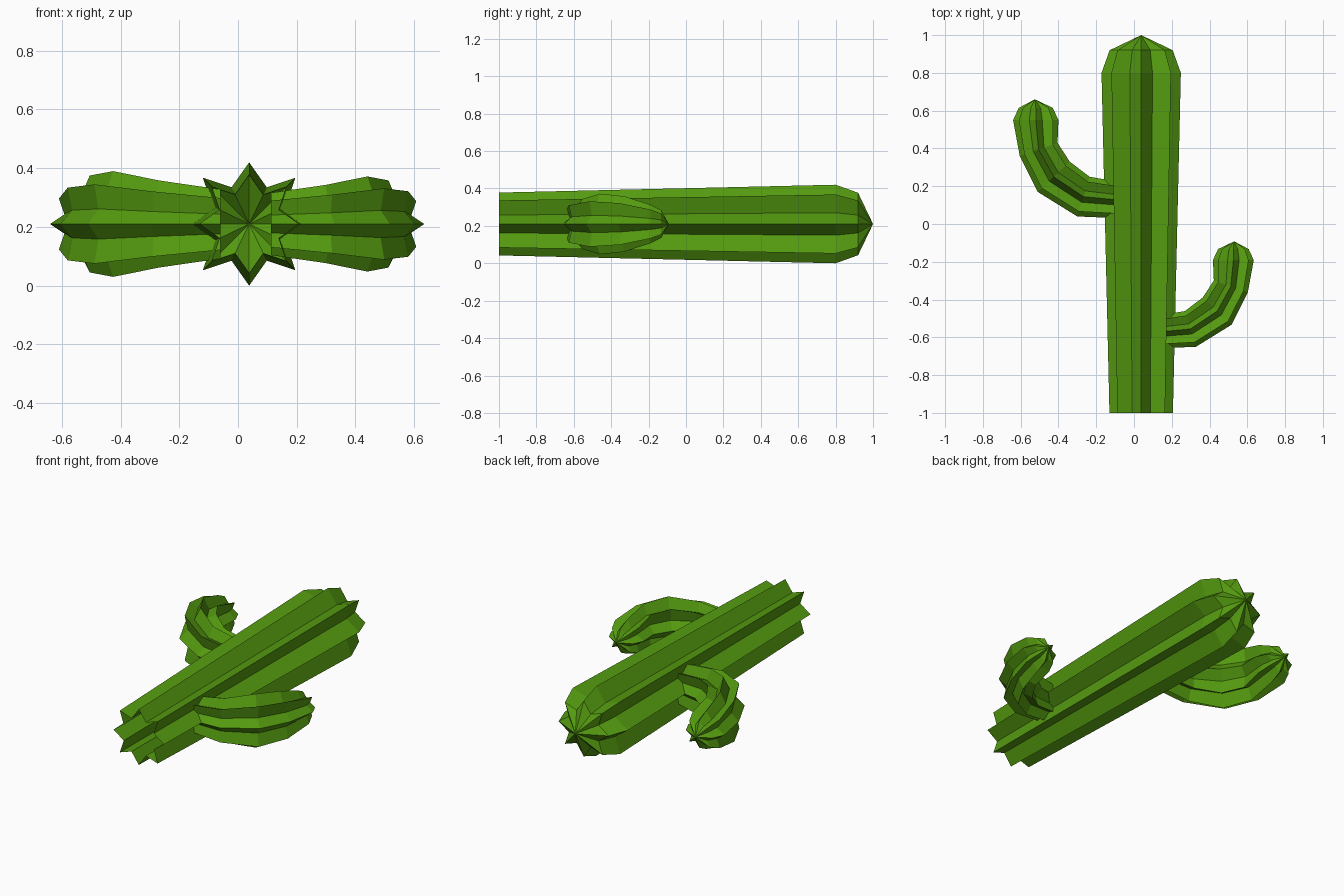
import bpy, bmesh
from mathutils import Vector

if "Cube" in bpy.data.objects:
    bpy.data.objects.remove(bpy.data.objects["Cube"])

green = bpy.data.materials.new("cactus green")
green.diffuse_color = (0.09, 0.33, 0.005, 1)
green.use_nodes = True
green.node_tree.nodes["Principled BSDF"].inputs["Base Color"].default_value = green.diffuse_color

# Eight-pointed ribbed cross-section: one quarter, then turned four times
STAR = []
a, b = 1, 0
for turn in range(4):
    for p, q in [(1, 0), (0.595, 0.286), (0.75, 0.75), (0.286, 0.595)]:
        STAR.append((p * a - q * b, p * b + q * a))
    a, b = -b, a

Z = 0.21  # height of the central plane


def ribbed_tube(name, rings, tip):
    """Loft star rings (side point, opposite side point, z radius) to a tip; the base stays open."""
    bm = bmesh.new()
    loops = []
    for p, q, rz in rings:
        p, q = Vector((*p, Z)), Vector((*q, Z))
        mid, half = (p + q) / 2, (p - q) / 2
        loops.append([bm.verts.new(mid + half * s + Vector((0, 0, rz * t))) for s, t in STAR])
    n = len(STAR)
    for lo, hi in zip(loops, loops[1:]):
        for i in range(n):
            j = (i + 1) % n
            bm.faces.new((lo[i], lo[j], hi[j], hi[i]))
    top = bm.verts.new((*tip, Z))
    for i in range(n):
        bm.faces.new((loops[-1][i], loops[-1][(i + 1) % n], top))
    bmesh.ops.recalc_face_normals(bm, faces=bm.faces)
    me = bpy.data.meshes.new(name)
    bm.to_mesh(me)
    bm.free()
    me.materials.append(green)
    ob = bpy.data.objects.new(name, me)
    bpy.context.collection.objects.link(ob)


# Trunk
CX = 0.038
ribbed_tube("trunk",
            [((CX + r, y), (CX - r, y), r) for y, r in [(-1, 0.168), (0.8, 0.21), (0.92, 0.167)]],
            (CX, 1.0))

# Left arm: outer point, inner point, vertical radius
ARM = [((-0.06, 0.03), (-0.06, 0.22), 0.118),
       ((-0.30, 0.04), (-0.235, 0.25), 0.148),
       ((-0.51, 0.17), (-0.34, 0.33), 0.18),
       ((-0.605, 0.36), (-0.405, 0.43), 0.165),
       ((-0.64, 0.55), (-0.40, 0.55), 0.115),
       ((-0.61, 0.615), (-0.43, 0.615), 0.083)]
ARM_TIP = (-0.525, 0.66)
ribbed_tube("left_arm", ARM, ARM_TIP)


# Right arm: the same arm mirrored, smaller and lower
def mirrored(p):
    return (0.175 - (p[0] + 0.13) * 0.9, -0.56 + (p[1] - 0.14) * 0.9)


ribbed_tube("right_arm", [(mirrored(p), mirrored(q), rz * 0.9) for p, q, rz in ARM], mirrored(ARM_TIP))
